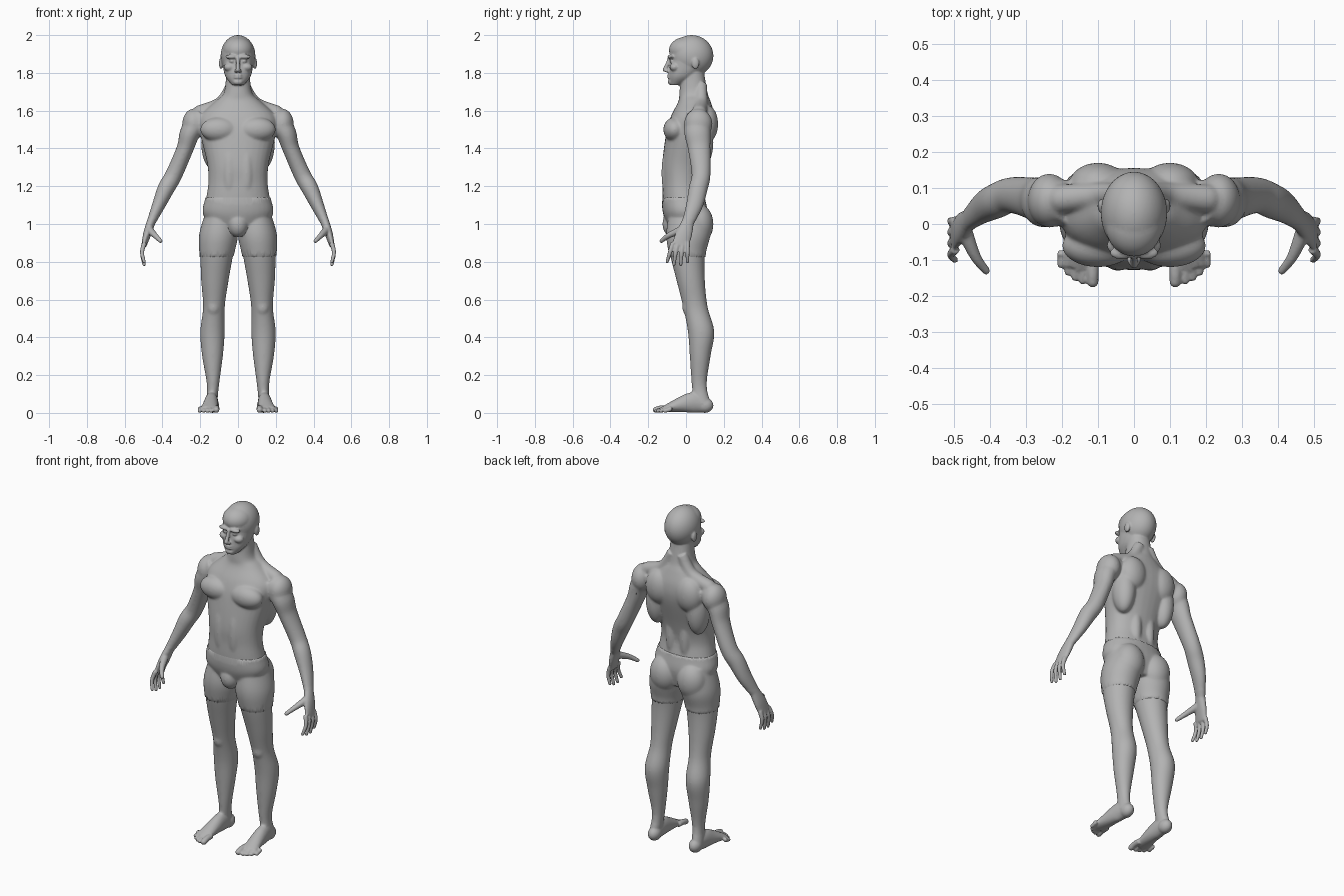
import bpy, bmesh, math
from mathutils import Vector, Matrix

if "Cube" in bpy.data.objects:
    bpy.data.objects.remove(bpy.data.objects["Cube"])

clay = bpy.data.materials.new("grey clay")
clay.use_nodes = True
GREY = (0.45, 0.45, 0.45, 1)
clay.diffuse_color = GREY
clay.node_tree.nodes["Principled BSDF"].inputs["Base Color"].default_value = GREY

bm = bmesh.new()
X, Y = Vector((1, 0, 0)), Vector((0, 1, 0))


def spline(rows, steps=5):
    """Smoothly fill in rows between the given ones."""
    out = []
    last = len(rows) - 1
    for i in range(last):
        quad = list(zip(rows[max(i - 1, 0)], rows[i], rows[i + 1], rows[min(i + 2, last)]))
        for k in range(steps):
            t = k / steps
            out.append([b + t * ((c - a) / 2 + t * ((a - 2.5 * b + 2 * c - d / 2)
                        + t * (1.5 * (b - c) + (d - a) / 2))) for a, b, c, d in quad])
    out.append(list(rows[-1]))
    return out


def skin(rings, sides=32, power=2.0):
    """Bridge closed rings given as centre, two axes and two radii."""
    def bend(f):
        return math.copysign(abs(f) ** (2 / power), f)
    loops = []
    for centre, u, v, ru, rv in rings:
        angles = [math.tau * k / sides for k in range(sides)]
        loops.append([bm.verts.new(centre + u * (ru * bend(math.cos(a))) + v * (rv * bend(math.sin(a))))
                      for a in angles])
    for low, high in zip(loops, loops[1:]):
        for k in range(sides):
            j = (k + 1) % sides
            bm.faces.new((low[k], low[j], high[j], high[k]))
    bm.faces.new(loops[0])
    bm.faces.new(loops[-1])


def slices(*rows, power=2.0):
    """Level cross-sections: height, x from, x to, y from, y to."""
    skin([(Vector(((a + b) / 2, (c + d) / 2, z)), X, Y, (b - a) / 2, (d - c) / 2)
          for z, a, b, c, d in spline(rows)], power=power)


def centred(*rows):
    """Symmetric level cross-sections: height, half width, y from, y to."""
    slices(*[(z, -w, w, front, back) for z, w, front, back in rows], power=2.2)


def ball(x, y, z, rx, ry, rz):
    bmesh.ops.create_icosphere(bm, subdivisions=4, radius=1,
                               matrix=Matrix.Translation((x, y, z)) @ Matrix.Diagonal((rx, ry, rz, 1)))


def limb(*points):
    """Tube along points x, y, z, side radius and optional depth radius."""
    rows = spline([p if len(p) == 5 else (*p, p[-1]) for p in points])
    path = [Vector(r[:3]) for r in rows]
    rings = []
    for i, r in enumerate(rows):
        t = (path[min(i + 1, len(path) - 1)] - path[max(i - 1, 0)]).normalized()
        v = t.cross(X).normalized()
        rings.append((path[i], v.cross(t), v, r[3], r[4]))
    skin(rings)
    tip = rows[-1]
    ball(*tip[:3], *[min(tip[3:])] * 3)


# Leg, kneecap and buttock
slices((.05, .11, .17, .04, .13), (.15, .1, .165, .03, .11), (.3, .08, .19, .02, .13), (.43, .07, .2, .01, .15),
       (.56, .07, .185, -.015, .115), (.7, .05, .195, -.05, .1), (.84, .025, .2, -.085, .1),
       (.95, .005, .2, -.1, .125), (1.08, .03, .16, -.08, .11))
ball(.13, .01, .56, .035, .03, .045)
ball(.09, .07, 1, .08, .07, .1)

# Foot and toes
ball(.135, .1, .04, .035, .045, .04)
limb((.135, .1, .04, .03, .04), (.14, .04, .055, .035, .055), (.145, -.03, .043, .04), (.155, -.12, .02, .045, .015))
for k in range(5):
    r = .011 if k else .016
    x = .14 + .02 * k - 1.6 * r
    tip = .003 * k * k - .16
    limb((x, -.09, .025, r), (x, tip + .03, r + .008, r), (x, tip, r, r))

# Arm and shoulder
limb((.18, .06, 1.57, .06), (.25, .06, 1.49, .055, .07), (.28, .07, 1.4, .045, .06), (.34, .08, 1.26, .045, .05),
     (.38, .065, 1.19, .045, .05), (.42, .045, 1.1, .035, .045), (.46, .01, 1.01, .023, .032))
ball(.235, .065, 1.53, .06, .075, .08)

# Hand: palm, fingers, thumb
limb((.46, .01, 1.01, .023, .032), (.48, -.01, .95, .021, .043), (.497, -.03, .89, .014, .044))
for k in range(4):
    base = .026 * k - .07
    tip = .036 * k - .1
    low = .8 if k in (0, 3) else .785
    limb((.495, base, .9, .013), (.508, (base + tip) / 2, .85, .011), (.497, tip, low, .009))
limb((.47, -.02, .97, .022), (.44, -.09, .94, .015), (.41, -.13, .91, .011))

# Trapezius, chest, shoulder blade, side, lower back and belly muscles
limb((.03, .08, 1.74, .03), (.09, .08, 1.64, .035), (.2, .07, 1.59, .04))
ball(.1, -.06, 1.5, .1, .06, .065)
ball(.1, .11, 1.53, .08, .06, .1)
ball(.135, .075, 1.43, .06, .07, .14)
ball(.045, .06, 1.24, .035, .04, .15)
ball(.045, -.09, 1.27, .04, .04, .15)

# Ear, brow, eye, cheek and nostril
ball(.09, .05, 1.85, .011, .02, .03)
ball(.034, -.08, 1.885, .033, .018, .012)
ball(.032, -.073, 1.862, .015, .014, .011)
ball(.045, -.06, 1.83, .03, .026, .022)
ball(.01, -.1, 1.81, .01, .012, .008)

# Mirror everything made so far to the other side
copy = bmesh.ops.duplicate(bm, geom=bm.verts[:] + bm.edges[:] + bm.faces[:])
for v in copy["geom"]:
    if isinstance(v, bmesh.types.BMVert):
        v.co.x *= -1

# Torso and neck
centred((.95, .1, -.07, .09), (1.05, .18, -.115, .11), (1.14, .168, -.124, .095), (1.22, .157, -.124, .085),
        (1.32, .163, -.126, .105), (1.48, .2, -.105, .15), (1.57, .2, -.08, .153), (1.65, .12, -.04, .13),
        (1.7, .073, -.035, .113), (1.84, .06, -.02, .09))
ball(0, -.07, 1, .05, .05, .065)

# Skull and jaw
ball(0, .03, 1.89, .092, .115, .11)
ball(0, 0, 1.92, .08, .09, .07)
centred((1.735, .03, -.083, -.03), (1.78, .066, -.09, .05), (1.84, .08, -.085, .1), (1.9, .08, -.075, .1))

# Nose, lips and chin
limb((0, -.085, 1.885, .01), (0, -.097, 1.85, .01), (0, -.112, 1.817, .012))
for z in (1.788, 1.775):
    ball(0, -.087, z, .023, .013, .0065)
ball(0, -.08, 1.752, .026, .016, .016)


def make_object(name, source):
    mesh = bpy.data.meshes.new(name)
    source.to_mesh(mesh)
    source.free()
    mesh.materials.append(clay)
    mesh.shade_smooth()
    obj = bpy.data.objects.new(name, mesh)
    bpy.context.collection.objects.link(obj)
    return obj


def bake(obj):
    """Replace the mesh by its modified result."""
    deps = bpy.context.evaluated_depsgraph_get()
    mesh = bpy.data.meshes.new_from_object(obj.evaluated_get(deps))
    obj.modifiers.clear()
    obj.data = mesh
    mesh.materials.clear()
    mesh.materials.append(clay)
    mesh.shade_smooth()


# Fuse the parts into one skin
bmesh.ops.recalc_face_normals(bm, faces=bm.faces[:])
body = make_object("body", bm)
remesh = body.modifiers.new("fuse", "REMESH")
remesh.mode = "VOXEL"
remesh.voxel_size = .005
bake(body)

# Blend muscles strongly, keep face, hands and feet crisp
broad = body.vertex_groups.new(name="broad")
broad.add([v.index for v in body.data.vertices
           if .1 < v.co.z < 1.72 and not (abs(v.co.x) > .4 and v.co.z < 1.03)], 1, "REPLACE")
for group, rounds in (("broad", 22), ("", 3)):
    smooth = body.modifiers.new("soften", "SMOOTH")
    smooth.factor = .5
    smooth.iterations = rounds
    smooth.vertex_group = group

# Thin out the dense skin
thin = body.modifiers.new("thin out", "DECIMATE")
thin.ratio = .35
bake(body)

# Shorts: a thin layer lifted off the hips and thighs
cloth = bmesh.new()
cloth.from_mesh(body.data)
bmesh.ops.delete(cloth, geom=[v for v in cloth.verts if abs(v.co.x) > .3], context="VERTS")
for height, direction in ((1.14, 1), (.825, -1)):
    bmesh.ops.bisect_plane(cloth, geom=cloth.verts[:] + cloth.edges[:] + cloth.faces[:],
                           plane_co=(0, 0, height), plane_no=(0, 0, direction), clear_outer=True)
cloth.normal_update()
for v, n in [(v, v.normal.copy()) for v in cloth.verts if not v.is_boundary]:
    v.co += n * .005
make_object("shorts", cloth)
